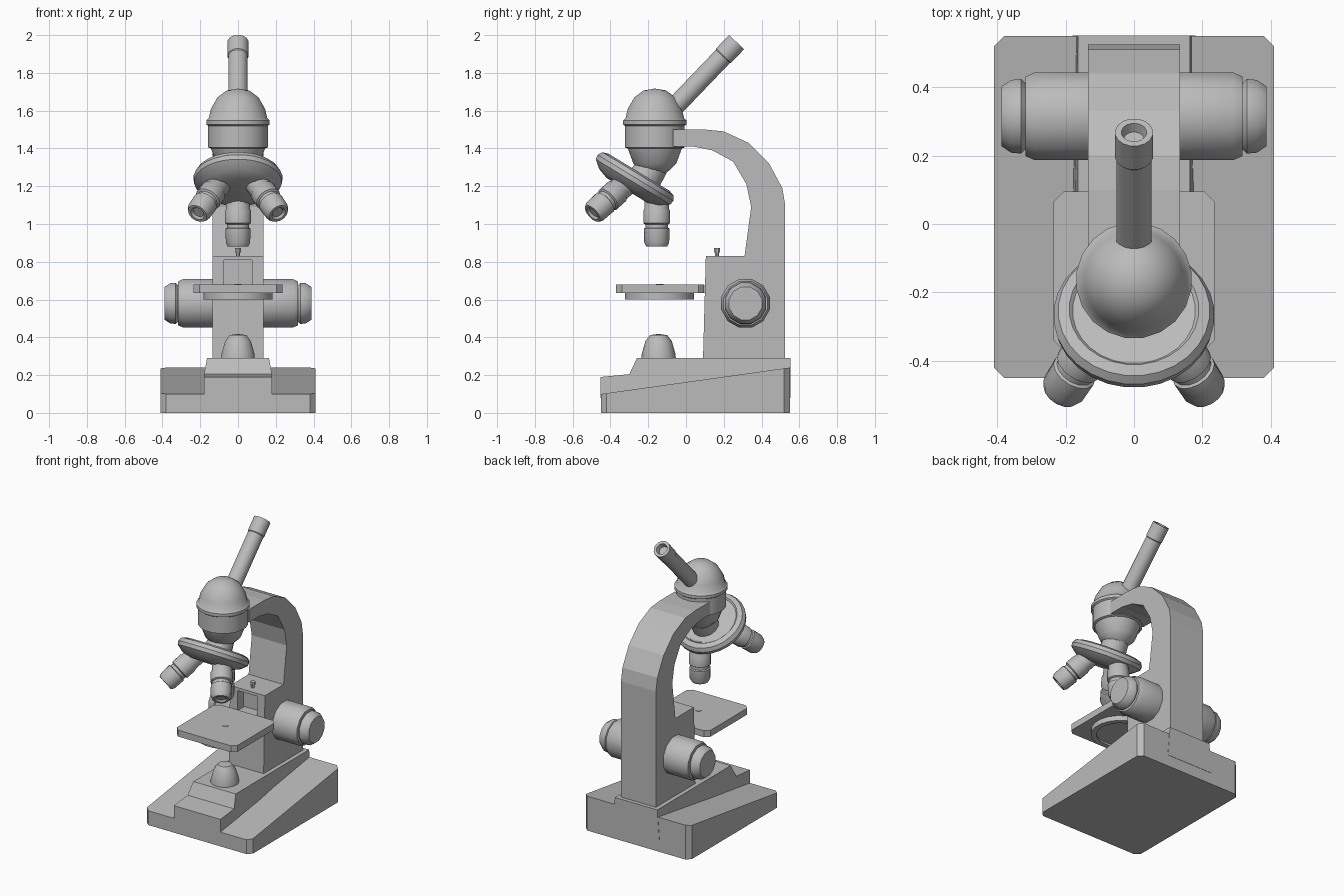
import bpy, bmesh, math
from mathutils import Vector

if "Cube" in bpy.data.objects:
    bpy.data.objects.remove(bpy.data.objects["Cube"])

grey = bpy.data.materials.new("plain grey")
grey.use_nodes = True
grey.diffuse_color = (0.5, 0.5, 0.5, 1)
grey.node_tree.nodes["Principled BSDF"].inputs["Base Color"].default_value = (0.5, 0.5, 0.5, 1)


def finish(name, bm, smooth=False):
    bmesh.ops.recalc_face_normals(bm, faces=bm.faces)
    mesh = bpy.data.meshes.new(name)
    bm.to_mesh(mesh)
    bm.free()
    mesh.materials.append(grey)
    ob = bpy.data.objects.new(name, mesh)
    bpy.context.collection.objects.link(ob)
    if smooth:
        bpy.ops.object.select_all(action="DESELECT")
        ob.select_set(True)
        bpy.context.view_layer.objects.active = ob
        bpy.ops.object.shade_smooth_by_angle(angle=math.radians(35))
    return ob


def extrude(name, profile, x0, x1):
    """Extrude a (y, z) outline from x0 to x1."""
    bm = bmesh.new()
    face = bm.faces.new([bm.verts.new((x0, y, z)) for y, z in profile])
    out = bmesh.ops.extrude_face_region(bm, geom=[face])["geom"]
    bmesh.ops.translate(bm, vec=(x1 - x0, 0, 0),
                        verts=[g for g in out if isinstance(g, bmesh.types.BMVert)])
    return finish(name, bm)


def box(name, x, y, z):
    return extrude(name, [(y[0], z[0]), (y[1], z[0]), (y[1], z[1]), (y[0], z[1])], *x)


def lathe(name, profile, origin=(0, 0, 0), axis=(0, 0, 1), sides=20):
    """Spin a (radius, height) profile about an axis through origin."""
    bm = bmesh.new()
    rot = Vector((0, 0, 1)).rotation_difference(Vector(axis).normalized())
    rings = []
    for r, h in profile:
        count = sides if r > 0 else 1
        rings.append([bm.verts.new(Vector(origin) + rot @ Vector((
            r * math.cos(math.tau * (i + 0.5) / sides),
            r * math.sin(math.tau * (i + 0.5) / sides), h))) for i in range(count)])
    for a, b in zip(rings, rings[1:]):
        for i in range(sides):
            j = (i + 1) % sides
            corners = [a[i % len(a)], a[j % len(a)], b[j % len(b)], b[i % len(b)]]
            bm.faces.new(list(dict.fromkeys(corners)))
    for ring in (rings[0], rings[-1]):
        if len(ring) > 2:
            bm.faces.new(ring)
    return finish(name, bm, True)


def bevel_edges(ob, width, pick):
    bm = bmesh.new()
    bm.from_mesh(ob.data)
    edges = [e for e in bm.edges if pick(*(v.co for v in e.verts))]
    bmesh.ops.bevel(bm, geom=edges, offset=width, segments=1, affect="EDGES", profile=0.5)
    bm.to_mesh(ob.data)
    bm.free()


def upright(a, b):
    return abs(a.x - b.x) < 0.001 and abs(a.y - b.y) < 0.001


# Sloping foot with clipped corners, and its raised centre
foot = extrude("base", [(-0.45, 0), (0.55, 0), (0.55, 0.24), (-0.45, 0.1)], -0.41, 0.41)
bevel_edges(foot, 0.03, upright)
centre = extrude("base_centre", [(-0.452, 0.08), (0.552, 0.08), (0.552, 0.29),
                                 (-0.26, 0.29), (-0.3, 0.205), (-0.452, 0.19)], -0.18, 0.18)
for v in centre.data.vertices:
    if v.co.z > 0.25:
        v.co.x *= 0.91

# Pillar block and curved arm
pillar = box("pillar_block", (-0.135, 0.135), (0.09, 0.33), (0.28, 0.83))
for v in pillar.data.vertices:
    if v.co.z > 0.5 and v.co.y < 0.2:
        v.co.y += 0.015
slot = box("slot_cutter", (-0.075, 0.075), (0.0, 0.17), (0.62, 0.81))
slot.hide_render = True
slot.hide_viewport = True
cut = pillar.modifiers.new("slot", "BOOLEAN")
cut.object = slot
cut.solver = "EXACT"
extrude("arm", [(0.31, 0.28), (0.525, 0.28), (0.525, 1.1), (0.51, 1.19), (0.44, 1.32),
                (0.33, 1.43), (0.2, 1.49), (0.1, 1.5), (-0.07, 1.5), (-0.07, 1.41),
                (0.04, 1.41), (0.14, 1.39), (0.25, 1.33), (0.32, 1.21), (0.345, 1.09),
                (0.31, 0.83)], -0.135, 0.135)
lathe("stop_pin", [(0.011, 0.82), (0.011, 0.85), (0.017, 0.85), (0.017, 0.872)],
      (0, 0.165, 0), sides=8)

# Focus knobs
for side, label in ((1, "left"), (-1, "right")):
    lathe(label + "_focus_knob",
          [(0.13, 0.1), (0.133, 0.13), (0.133, 0.29), (0.12, 0.318), (0.1, 0.318),
           (0.113, 0.33), (0.11, 0.36), (0.09, 0.388)],
          (0, 0.315, 0.58), (side, 0, 0), 12)

# Specimen stage with its disc and bracket
stage = box("stage", (-0.235, 0.235), (-0.37, 0.095), (0.635, 0.68))
bevel_edges(stage, 0.03, upright)
lathe("stage_disc", [(0.15, 0.612), (0.15, 0.6), (0.185, 0.6), (0.185, 0.64)], (0, -0.14, 0))
lathe("stage_opening", [(0.02, 0.675), (0.02, 0.683)], (0, -0.14, 0), sides=10)
box("stage_bracket", (-0.07, 0.07), (0.05, 0.18), (0.635, 0.675))

# Lamp on the foot
lathe("lamp", [(0.092, 0.27), (0.09, 0.31), (0.07, 0.38), (0.045, 0.412), (0, 0.418)],
      (0, -0.145, 0), sides=14)

# Rounded head with a collar
lathe("head", [(0, 1.255), (0.06, 1.268), (0.115, 1.32), (0.145, 1.4), (0.16, 1.405),
               (0.16, 1.52), (0.17, 1.527), (0.17, 1.548), (0.157, 1.56), (0.145, 1.61),
               (0.11, 1.67), (0.06, 1.707), (0, 1.717)], (0, -0.165, 0))

# Slanted viewing tube with a hollow end
lathe("viewing_tube", [(0.052, -0.52), (0.052, -0.105), (0.056, -0.1), (0.056, 0),
                       (0.037, 0), (0.03, -0.03)], (0, 0.268, 1.963), (0, 0.69, 0.72), 16)

# Tilted lens turret
turret_centre = Vector((0, -0.27, 1.24))
turret_axis = Vector((0, 0.52, 0.855))
lathe("lens_turret", [(0.13, -0.075), (0.19, -0.055), (0.232, -0.02), (0.236, 0.005),
                      (0.222, 0.03), (0.19, 0.04), (0.18, 0.03), (0, 0.03)],
      turret_centre, turret_axis, 28)
lathe("turret_neck", [(0.09, 0), (0.08, 0.14)], turret_centre + Vector((0, 0.04, -0.02)),
      turret_axis, 14)

# Three objective lenses, each with stepped rings and a hollow tip
lens_profile = [(0.03, 0.012), (0.04, 0), (0.055, 0), (0.066, 0.022), (0.068, 0.095),
                (0.06, 0.1), (0.06, 0.118), (0.071, 0.124), (0.071, 0.19), (0.065, 0.2),
                (0.065, 0.3)]
for label, tip, axis in (("rear", (0, -0.155, 0.88), (0, 0, 1)),
                         ("left", (0.215, -0.495, 1.055), (-0.43, 0.666, 0.6)),
                         ("right", (-0.215, -0.495, 1.055), (0.43, 0.666, 0.6))):
    lathe(label + "_objective", lens_profile, tip, axis, 14)
